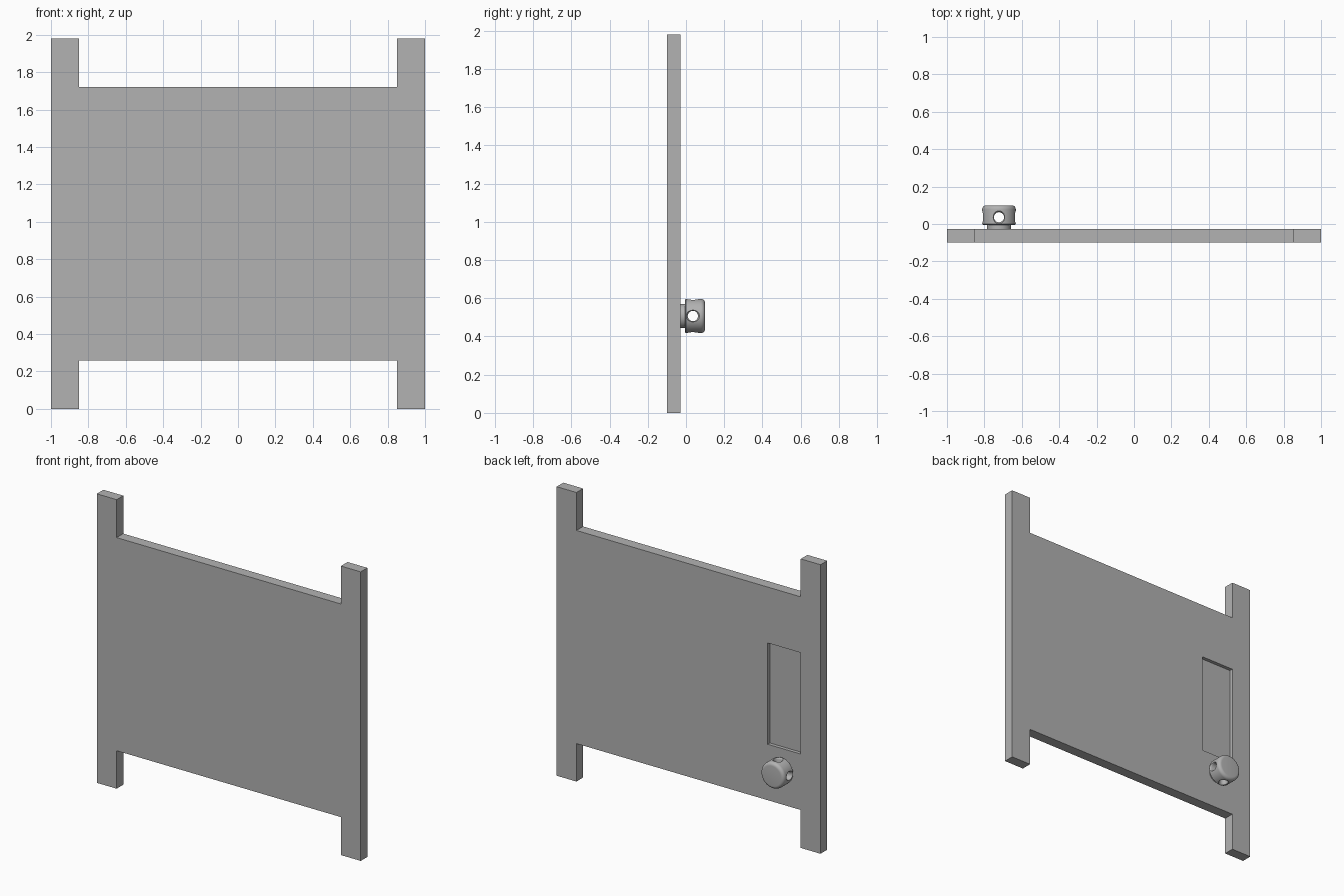
import bpy, bmesh
from math import pi, sin, cos
from mathutils import Vector, Matrix

cube = bpy.data.objects.get("Cube")
if cube:
    bpy.data.objects.remove(cube)

# One plain grey for everything
GREY = (0.448, 0.448, 0.448, 1)
grey = bpy.data.materials.new("plain grey")
grey.use_nodes = True
grey.diffuse_color = GREY
grey.node_tree.nodes["Principled BSDF"].inputs["Base Color"].default_value = GREY


def make(name, bm):
    bmesh.ops.recalc_face_normals(bm, faces=bm.faces)
    mesh = bpy.data.meshes.new(name)
    bm.to_mesh(mesh)
    bm.free()
    mesh.materials.append(grey)
    obj = bpy.data.objects.new(name, mesh)
    bpy.context.collection.objects.link(obj)
    return obj


def lathe(name, profile, axis, centre, steps=48):
    """Spin (radius, distance) points about an axis through centre."""
    bm = bmesh.new()
    verts = [bm.verts.new((r, 0, d)) for r, d in profile]
    edges = [bm.edges.new(pair) for pair in zip(verts, verts[1:])]
    bmesh.ops.spin(bm, geom=verts + edges, cent=(0, 0, 0), axis=(0, 0, 1),
                   angle=2 * pi, steps=steps)
    bmesh.ops.remove_doubles(bm, verts=bm.verts, dist=1e-5)
    turn = Vector((0, 0, 1)).rotation_difference(Vector(axis)).to_matrix().to_4x4()
    bm.transform(Matrix.Translation(centre) @ turn)
    return make(name, bm)


def cut(target, cutter):
    mod = target.modifiers.new("cut", "BOOLEAN")
    mod.operation = "DIFFERENCE"
    mod.solver = "EXACT"
    mod.object = cutter
    cutter.hide_render = True
    activate(target)
    bpy.ops.object.modifier_apply(modifier=mod.name)
    bpy.data.objects.remove(cutter)


def activate(obj):
    bpy.ops.object.select_all(action="DESELECT")
    obj.select_set(True)
    bpy.context.view_layer.objects.active = obj


FRONT, BACK = -0.1, -0.028
POST, HEIGHT, LOW, HIGH = 0.85, 1.98, 0.26, 1.72

# Panel: sheet with a post running past it at each side
half = [(POST, LOW), (POST, 0), (1, 0), (1, HEIGHT), (POST, HEIGHT), (POST, HIGH)]
outline = half + [(-x, z) for x, z in reversed(half)]
bm = bmesh.new()
face = bm.faces.new([bm.verts.new((x, FRONT, z)) for x, z in outline])
grown = bmesh.ops.extrude_face_region(bm, geom=[face])["geom"]
bmesh.ops.translate(bm, vec=(0, BACK - FRONT, 0),
                    verts=[v for v in grown if isinstance(v, bmesh.types.BMVert)])
panel = make("panel", bm)

# Shallow rectangular recess in the back
DEPTH = 0.024
bm = bmesh.new()
bmesh.ops.create_cube(bm, size=1)
bm.transform(Matrix.Translation((-0.725, BACK, 0.99))
             @ Matrix.Diagonal((0.25, 2 * DEPTH, 0.694, 1)))
cut(panel, make("recess_cutter", bm))

# Knob: narrow neck, drum and rounded rim
R, TIP, RIM = 0.09, 0.1, 0.022
rim = [(R - RIM + RIM * cos(a), TIP - RIM + RIM * sin(a))
       for a in (i * pi / 12 for i in range(7))]
knob_profile = [(0, BACK), (0.064, BACK), (0.064, -0.005), (R - 0.005, -0.005),
                (R, 0)] + rim + [(0, TIP)]
knob = lathe("knob", knob_profile, (0, 1, 0), (-0.722, 0, 0.507), 64)

# Two crossing holes through the drum, with softened mouths
HOLE = 0.027
mouth = [(HOLE, 0.078), (HOLE + 0.002, 0.083), (HOLE + 0.007, 0.088), (HOLE + 0.01, 0.1)]
hole_profile = ([(0, -0.1)] + [(r, -d) for r, d in reversed(mouth)] + mouth + [(0, 0.1)])
for axis in ((1, 0, 0), (0, 0, 1)):
    cut(knob, lathe("hole_cutter", hole_profile, axis, (-0.722, 0.036, 0.507), 32))

activate(knob)
bpy.ops.object.shade_smooth_by_angle(angle=pi / 6)
